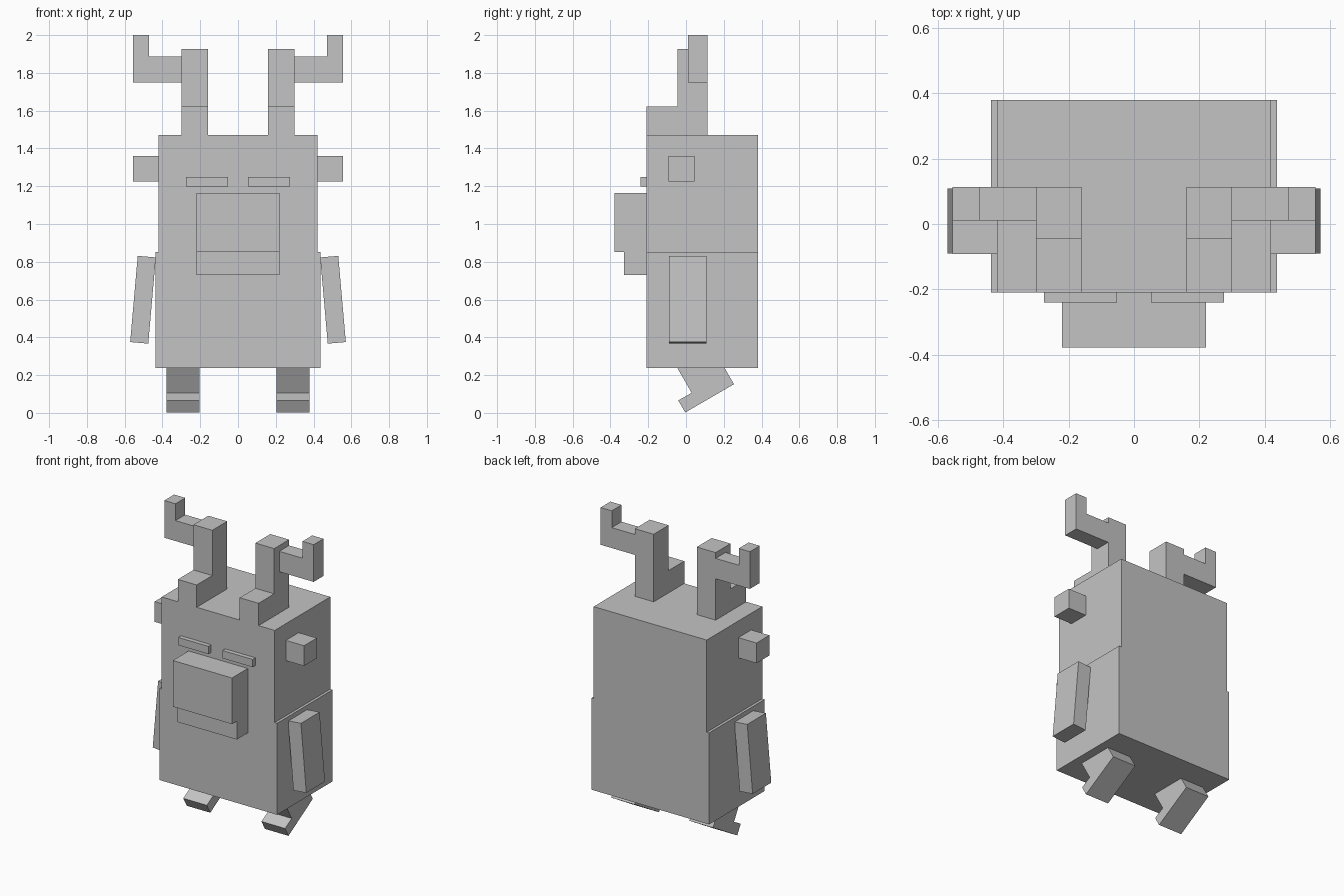
import bpy
from math import radians
from mathutils import Matrix

cube = bpy.data.objects.get("Cube")
if cube:
    bpy.data.objects.remove(cube, do_unlink=True)

grey = bpy.data.materials.new("plain grey")
grey.use_nodes = True
colour = (0.55, 0.55, 0.55, 1)
grey.diffuse_color = colour
grey.node_tree.nodes["Principled BSDF"].inputs["Base Color"].default_value = colour


def prism(name, outline, axis, lo, hi):
    """Extrude a 2D outline along an axis: 'x' takes (y, z), 'y' takes (x, z)."""
    def place(p, d):
        return (d, p[0], p[1]) if axis == "x" else (p[0], d, p[1])
    n = len(outline)
    verts = [place(p, d) for d in (lo, hi) for p in outline]
    faces = [list(range(n))[::-1], list(range(n, 2 * n))]
    faces += [(i, (i + 1) % n, n + (i + 1) % n, n + i) for i in range(n)]
    mesh = bpy.data.meshes.new(name)
    mesh.from_pydata(verts, [], faces)
    mesh.materials.append(grey)
    obj = bpy.data.objects.new(name, mesh)
    bpy.context.collection.objects.link(obj)
    # Make all normals point outwards
    import bmesh
    bm = bmesh.new()
    bm.from_mesh(mesh)
    bmesh.ops.recalc_face_normals(bm, faces=bm.faces)
    bm.to_mesh(mesh)
    bm.free()
    return obj


def box(name, x, y, z):
    outline = [(y[0], z[0]), (y[1], z[0]), (y[1], z[1]), (y[0], z[1])]
    return prism(name, outline, "x", *x)


def mirrored(obj):
    """Rename the part as the left one and add its right twin."""
    base = obj.name
    obj.name = "left_" + base
    twin = obj.copy()
    twin.data = obj.data.copy()
    twin.name = "right_" + base
    twin.data.transform(Matrix.Scale(-1, 4, (1, 0, 0)))
    twin.data.flip_normals()
    bpy.context.collection.objects.link(twin)


# Torso and head
depth = (-0.21, 0.38)
box("body", (-0.438, 0.438), depth, (0.238, 0.853))
box("head", (-0.42, 0.42), depth, (0.853, 1.472))

# Face
box("snout", (-0.22, 0.22), (-0.378, -0.21), (0.853, 1.163))
box("jaw", (-0.22, 0.22), (-0.327, -0.21), (0.73, 0.853))
mirrored(box("eye", (0.052, 0.276), (-0.24, -0.21), (1.198, 1.25)))
mirrored(box("ear", (0.42, 0.555), (-0.092, 0.044), (1.224, 1.36)))

# Antlers: stepped stem with a hooked branch
stem = [(-0.21, 1.472), (0.114, 1.472), (0.114, 1.926),
        (-0.044, 1.926), (-0.044, 1.622), (-0.21, 1.622)]
mirrored(prism("antler_stem", stem, "x", 0.16, 0.3))
branch = [(0.3, 1.75), (0.555, 1.75), (0.555, 2.0),
          (0.472, 2.0), (0.472, 1.887), (0.3, 1.887)]
mirrored(prism("antler_branch", branch, "y", 0.01, 0.114))

# Arms, splayed outwards at the bottom
arm = box("arm", (-0.048, 0.048), (-0.09, 0.108), (-0.229, 0.229))
arm.data.transform(Matrix.Translation((0.503, 0, 0.599)) @ Matrix.Rotation(radians(-5), 4, "Y"))
mirrored(arm)

# Legs, tipped forwards, with a toe step
leg = [(-0.004, 0.002), (0.254, 0.152), (0.204, 0.238),
       (-0.046, 0.238), (0.03, 0.106), (-0.041, 0.066)]
mirrored(prism("leg", leg, "x", 0.203, 0.378))
